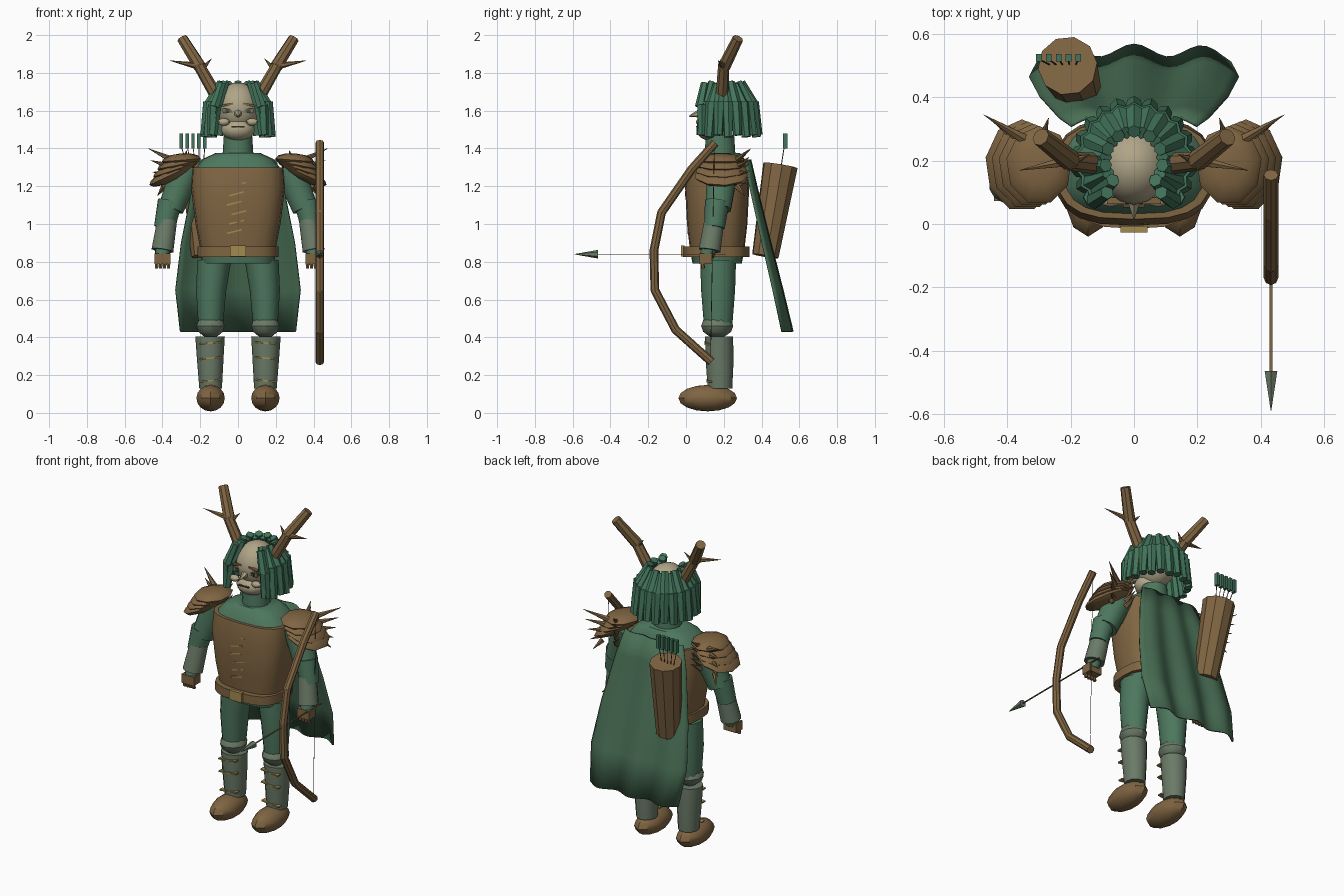
import bpy, bmesh, math
from mathutils import Vector, Matrix

if "Cube" in bpy.data.objects:
    bpy.data.objects.remove(bpy.data.objects["Cube"])


def material(name, r, g, b):
    m = bpy.data.materials.new(name)
    m.diffuse_color = (r, g, b, 1)
    m.use_nodes = True
    m.node_tree.nodes["Principled BSDF"].inputs["Base Color"].default_value = m.diffuse_color
    return m


GREEN = material("forest green", .075, .185, .112)
CAPE = material("cape green", .065, .155, .088)
HAIR = material("hair green", .055, .175, .105)
BROWN = material("leather brown", .215, .13, .055)
GREY = material("moss grey", .145, .195, .135)
GOLD = material("old gold", .36, .255, .08)
SKIN = material("pale skin", .43, .375, .245)
DARK = material("dark brown", .09, .06, .03)


def finish(name, bm, mat):
    bmesh.ops.recalc_face_normals(bm, faces=bm.faces)
    me = bpy.data.meshes.new(name)
    bm.to_mesh(me)
    bm.free()
    me.materials.append(mat)
    ob = bpy.data.objects.new(name, me)
    bpy.context.collection.objects.link(ob)
    bpy.ops.object.select_all(action='DESELECT')
    ob.select_set(True)
    bpy.context.view_layer.objects.active = ob
    bpy.ops.object.shade_smooth_by_angle(angle=math.radians(35))
    return ob


def add_cone(bm, a, b, r0, r1, n=8):
    a, b = Vector(a), Vector(b)
    d = b - a
    mat = Matrix.Translation((a + b) / 2) @ d.to_track_quat('Z', 'Y').to_matrix().to_4x4()
    bmesh.ops.create_cone(bm, cap_ends=True, segments=n, radius1=r0, radius2=r1,
                          depth=d.length, matrix=mat)


def add_ball(bm, c, r, n=12, rings=8, rot=Matrix()):
    bmesh.ops.create_uvsphere(bm, u_segments=n, v_segments=rings, radius=1,
                              matrix=Matrix.Translation(c) @ rot @ Matrix.Diagonal((*r, 1)))


def add_box(bm, c, size, rot=Matrix()):
    bmesh.ops.create_cube(bm, size=1, matrix=Matrix.Translation(c) @ rot @ Matrix.Diagonal((*size, 1)))


def tube(name, mat, a, b, r0, r1, n=12):
    bm = bmesh.new()
    add_cone(bm, a, b, r0, r1, n)
    return finish(name, bm, mat)


def ball(name, mat, c, r, n=12, rings=8):
    bm = bmesh.new()
    add_ball(bm, c, r, n, rings)
    return finish(name, bm, mat)


def box(name, mat, c, size, rot=Matrix()):
    bm = bmesh.new()
    add_box(bm, c, size, rot)
    return finish(name, bm, mat)


def loft(name, mat, rings, power=.7, n=20):
    """Rings of (z, centre x, centre y, half width, half depth)."""
    bm = bmesh.new()
    loops = []
    for z, cx, cy, hx, hy in rings:
        loop = []
        for i in range(n):
            t = 2 * math.pi * i / n
            c, s = math.cos(t), math.sin(t)
            loop.append(bm.verts.new((cx + math.copysign(abs(c) ** power, c) * hx,
                                      cy + math.copysign(abs(s) ** power, s) * hy, z)))
        loops.append(loop)
    for p, q in zip(loops, loops[1:]):
        for i in range(n):
            bm.faces.new((p[i], p[(i + 1) % n], q[(i + 1) % n], q[i]))
    bm.faces.new(loops[0])
    bm.faces.new(loops[-1])
    return finish(name, bm, mat)


# Torso, yoke, belt
loft("chest_armour", BROWN, [(.87, 0, .165, .2, .145), (1.0, 0, .165, .225, .16),
                             (1.2, 0, .165, .25, .17), (1.3, 0, .17, .245, .155)])
loft("yoke", GREEN, [(1.295, 0, .175, .225, .145), (1.345, 0, .18, .185, .13), (1.375, 0, .185, .12, .1)])
loft("belt", BROWN, [(.825, 0, .16, .215, .175), (.88, 0, .16, .215, .175)])
loft("pelvis", GREEN, [(.79, 0, .165, .19, .13), (.84, 0, .165, .2, .14)])
box("buckle", GOLD, (0, -.017, .857), (.085, .02, .06))
bm = bmesh.new()
for i in range(6):
    add_box(bm, (-.02 + .012 * (i % 3), .002 + .003 * abs(i - 4), .96 + .05 * i), (.08, .012, .008),
            Matrix.Rotation(-.25, 4, 'Y'))
finish("chest_lacing", bm, GOLD)

# Neck, head, face
tube("neck", GREEN, (0, .18, 1.36), (0, .18, 1.47), .082, .075)
ball("head", SKIN, (0, .185, 1.615), (.115, .125, .135), 16, 12)
ball("jaw", SKIN, (0, .135, 1.5), (.09, .08, .06))
tube("nose", SKIN, (0, .07, 1.585), (0, .015, 1.57), .022, .002, 6)
box("mouth", DARK, (0, .058, 1.515), (.07, .012, .006))
for s in (-1, 1):
    ball("cheek", SKIN, (s * .075, .075, 1.54), (.032, .022, .02), 8, 6)
    box("eye", GREY, (s * .055, .077, 1.6), (.055, .016, .025))
    box("pupil", DARK, (s * .055, .067, 1.6), (.02, .008, .02))
    box("brow", BROWN, (s * .055, .074, 1.632), (.06, .02, .01), Matrix.Rotation(s * .2, 4, 'Y'))

# Hair locks around the skull, leaving the face open
bm = bmesh.new()
count = 17
for i in range(count):
    t = math.radians(-42 + 264 * i / (count - 1))
    c, s = math.cos(t), math.sin(t)
    top = 1.75 - .015 * (i % 2)
    path = [(.09, top), (.152, 1.63), (.178, 1.47 - .01 * (i % 2))]
    p = [(r * c, .2 + r * 1.02 * s, z) for r, z in path]
    add_cone(bm, p[0], p[1], .022, .031, 6)
    add_cone(bm, (p[1][0] * 1.02, p[1][1], p[1][2] + .015), p[2], .031, .024, 6)
for s in (-1, 1):
    add_cone(bm, (s * .085, .1, 1.745), (s * .125, .075, 1.62), .022, .028, 6)
    add_cone(bm, (s * .13, .085, 1.63), (s * .14, .085, 1.47), .03, .022, 6)
finish("hair", bm, HAIR)

for s in (-1, 1):
    # Antler with prongs
    bm = bmesh.new()
    add_cone(bm, (s * .11, .19, 1.67), (s * .21, .2, 1.845), .034, .03)
    add_cone(bm, (s * .2, .2, 1.83), (s * .295, .275, 1.982), .034, .029)
    add_cone(bm, (s * .205, .2, 1.835), (s * .36, .17, 1.865), .02, .001, 6)
    add_cone(bm, (s * .19, .2, 1.82), (s * .14, .22, 1.875), .016, .001, 6)
    finish("antler", bm, BROWN)

    # Arm, gauntlet, fist
    tube("upper_arm", GREEN, (s * .27, .195, 1.3), (s * .355, .17, 1.08), .085, .07)
    tube("elbow", GREEN, (s * .36, .165, 1.12), (s * .39, .15, .98), .065, .055)
    tube("gauntlet", GREY, (s * .375, .15, 1.02), (s * .4, .125, .86), .054, .06)
    tube("wrist", GREEN, (s * .398, .125, .875), (s * .4, .11, .83), .042, .038)
    bm = bmesh.new()
    add_box(bm, (s * .4, .105, .815), (.085, .065, .055))
    for k in range(4):
        x = s * (.368 + .021 * k)
        add_cone(bm, (x, .085, .82), (x, .09, .765), .012, .01, 6)
    finish("fist", bm, BROWN)

    # Layered pauldron with spikes
    bm = bmesh.new()
    for k in range(4):
        tilt = Matrix.Rotation(s * (.08 + .12 * k), 4, 'Y')
        add_ball(bm, (s * (.3 + .018 * k), .185, 1.338 - .026 * k),
                 (.105 + .008 * k, .125 + .007 * k, .036), 9, 6, tilt)
    finish("pauldron", bm, BROWN)
    bm = bmesh.new()
    for k in range(5):
        z = 1.34 - .035 * k
        add_cone(bm, (s * (.35 + .01 * k), .27, z), (s * (.475 - .012 * k), .345 - .008 * k, z + .06 - .028 * k), .018, .001, 6)
        add_cone(bm, (s * .29, .27, z), (s * .27, .335, z + .05), .016, .001, 6)
    finish("pauldron_spikes", bm, BROWN)

    # Leg, greave, boot
    loft("thigh", GREEN, [(.46, s * .145, .17, .065, .075), (.65, s * .142, .17, .08, .09),
                          (.81, s * .125, .17, .09, .095)], 1, 12)
    ball("knee", GREY, (s * .145, .165, .46), (.078, .085, .062), 10, 6)
    loft("greave", GREY, [(.13, s * .145, .18, .06, .065), (.28, s * .147, .178, .07, .074),
                          (.405, s * .148, .175, .078, .074)], 1, 12)
    for z in (.17, .29, .37):
        r = .062 + (z - .13) * .055
        box("greave_strap", GOLD, (s * .146, .178 - r + .01, z), (.12, .03, .008), Matrix.Rotation(s * .1, 4, 'Y'))
    bm = bmesh.new()
    add_ball(bm, (s * .145, .115, .078), (.079, .155, .07), 10, 8)
    finish("boot", bm, BROWN)

# Cape, a wavy hanging sheet
bm = bmesh.new()
nu, grid = 24, []
for z, w, y in ((1.34, .2, .325), (1.2, .24, .355), (.9, .3, .425), (.65, .33, .485), (.43, .305, .535)):
    fall = (1.34 - z) / .91
    row = []
    for i in range(nu + 1):
        u = 2 * i / nu - 1
        wave = .02 * math.cos(u * math.pi * 2.8) * (.3 + .7 * fall)
        row.append(bm.verts.new((u * w, y + wave + .01 - .02 * u ** 4, z)))
    grid.append(row)
for p, q in zip(grid, grid[1:]):
    for i in range(nu):
        bm.faces.new((p[i], p[i + 1], q[i + 1], q[i]))
cape = finish("cape", bm, CAPE)
mod = cape.modifiers.new("thickness", 'SOLIDIFY')
mod.thickness = .01
mod.offset = 0

# Quiver with fletched arrows
tube("quiver", BROWN, (-.175, .42, .83), (-.21, .5, 1.31), .072, .094, 10)
for k in range(5):
    x = -.3 + .031 * k
    tube("quiver_shaft", DARK, (x * .6 - .08, .5, 1.28), (x, .52, 1.41), .0025, .0025, 4)
    box("fletching", HAIR, (x, .525, 1.44), (.018, .024, .08))

# Bow, string and nocked arrow
bow = [(.155, 1.43), (.03, 1.29), (-.13, 1.06), (-.17, .86), (-.165, .65), (-.055, .44), (.135, .27)]
bm = bmesh.new()
for (y0, z0), (y1, z1) in zip(bow, bow[1:]):
    add_cone(bm, (.433, y0, z0), (.433, y1, z1), .023, .023)
for y, z in bow[1:-1]:
    add_ball(bm, (.433, y, z), (.023, .023, .023), 8, 6)
finish("bow", bm, BROWN)
tube("bow_string", DARK, (.433, .15, 1.42), (.433, .13, .28), .0018, .0018, 4)
box("arrow_shaft", BROWN, (.433, -.13, .84), (.008, .68, .004))
tube("arrow_head", GREY, (.433, -.465, .84), (.433, -.59, .84), .023, .001, 6)
